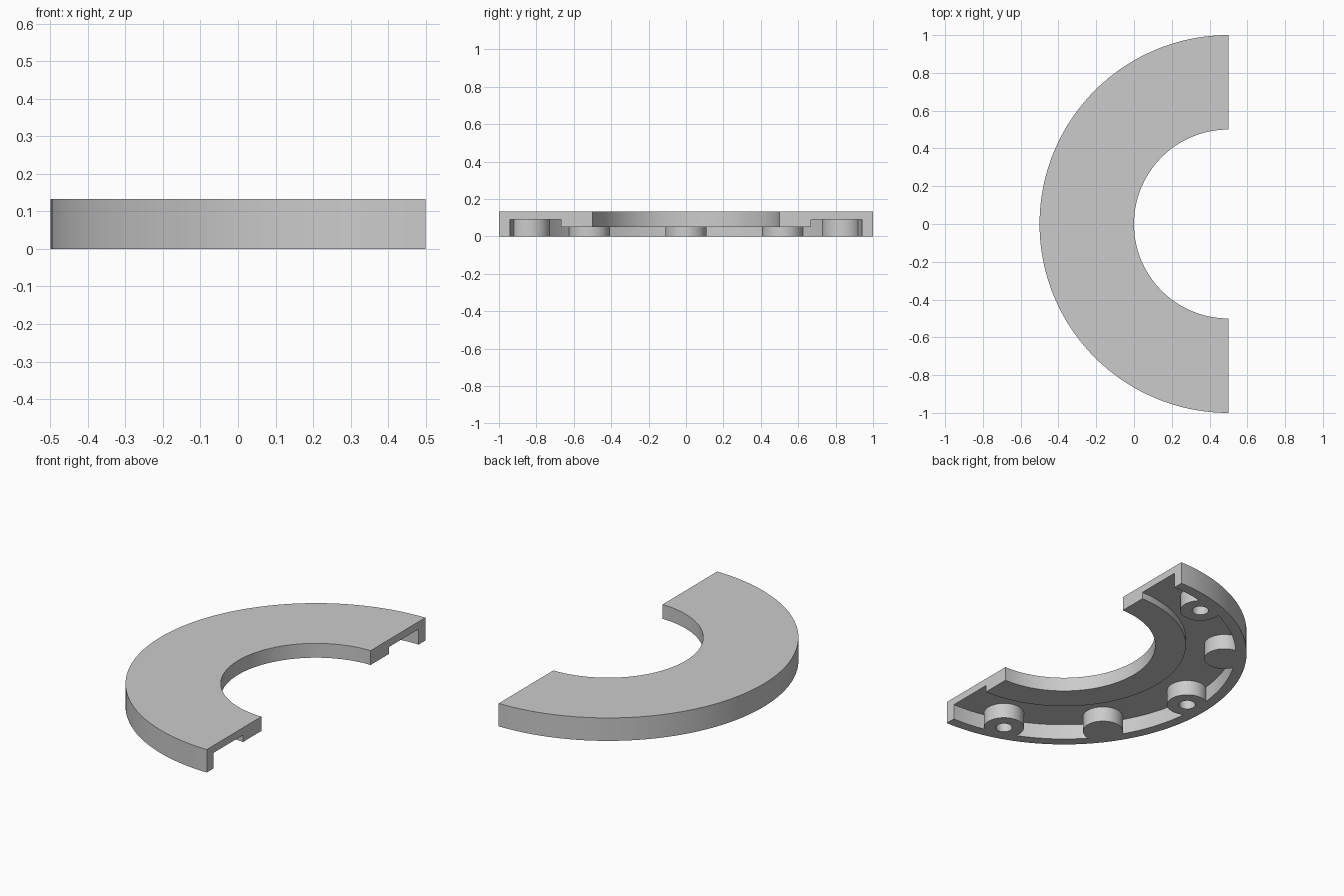
import bpy, bmesh, math
from mathutils import Matrix, Vector

cube = bpy.data.objects.get("Cube")
if cube:
    bpy.data.objects.remove(cube, do_unlink=True)

CENTRE = Vector((0.5, 0, 0))   # axis of the half ring
HEIGHT, DECK, LIP = 0.133, 0.09, 0.05
POST_CIRCLE, POST_R, HOLE_R = 0.88, 0.11, 0.045

grey = bpy.data.materials.new("plain_grey")
grey.use_nodes = True
colour = (0.6, 0.6, 0.6, 1)
grey.diffuse_color = colour
grey.node_tree.nodes["Principled BSDF"].inputs["Base Color"].default_value = colour


def revolve(name, profile, location, start, sweep, steps):
    """Sweep a closed (radius, z) profile about a vertical axis."""
    bm = bmesh.new()
    full = abs(sweep) >= 2 * math.pi
    rows = []
    for i in range(steps if full else steps + 1):
        turn = Matrix.Rotation(start + sweep * i / steps, 3, "Z")
        rows.append([bm.verts.new(turn @ Vector((r, 0, z))) for r, z in profile])
    n = len(profile)
    for i in range(steps):
        a, b = rows[i], rows[(i + 1) % len(rows)]
        for j in range(n):
            k = (j + 1) % n
            bm.faces.new((a[j], b[j], b[k], a[k]))
    if not full:
        bm.faces.new(rows[0])
        bm.faces.new(rows[-1])
    bmesh.ops.remove_doubles(bm, verts=bm.verts, dist=1e-5)
    bmesh.ops.recalc_face_normals(bm, faces=bm.faces)
    mesh = bpy.data.meshes.new(name)
    bm.to_mesh(mesh)
    bm.free()
    mesh.materials.append(grey)
    obj = bpy.data.objects.new(name, mesh)
    obj.location = location
    bpy.context.collection.objects.link(obj)
    bpy.ops.object.select_all(action="DESELECT")
    obj.select_set(True)
    bpy.context.view_layer.objects.active = obj
    bpy.ops.object.shade_smooth_by_angle(angle=math.radians(30))
    return obj


# Half ring: deep outer rim, thin deck, thicker inner lip
section = [(0.5, HEIGHT), (1, HEIGHT), (1, 0), (0.94, 0),
           (0.94, DECK), (0.667, DECK), (0.667, LIP), (0.5, LIP)]
revolve("half_ring_cover", section, CENTRE, math.pi / 2, math.pi, 96)

# Posts under the deck, alternating hollow sockets and solid pads
socket = [(HOLE_R, 0), (POST_R, 0), (POST_R, DECK), (HOLE_R, DECK)]
pad = [(0, 0), (POST_R, 0), (POST_R, DECK), (0, DECK)]
for i in range(-2, 3):
    angle = math.pi + i * math.radians(36)
    spot = CENTRE + POST_CIRCLE * Vector((math.cos(angle), math.sin(angle), 0))
    hollow = i % 2 == 0
    if hollow:
        revolve(f"socket_post_{i + 3}", socket, spot, 0, 2 * math.pi, 48)
    else:
        # A solid post is a disc-capped cylinder
        bm = bmesh.new()
        bmesh.ops.create_cone(bm, cap_ends=True, segments=48, radius1=POST_R,
                              radius2=POST_R, depth=DECK)
        bmesh.ops.translate(bm, verts=bm.verts, vec=(0, 0, DECK / 2))
        mesh = bpy.data.meshes.new(f"solid_post_{i + 3}")
        bm.to_mesh(mesh)
        bm.free()
        mesh.materials.append(grey)
        post = bpy.data.objects.new(mesh.name, mesh)
        post.location = spot
        bpy.context.collection.objects.link(post)
        bpy.ops.object.select_all(action="DESELECT")
        post.select_set(True)
        bpy.context.view_layer.objects.active = post
        bpy.ops.object.shade_smooth_by_angle(angle=math.radians(30))
